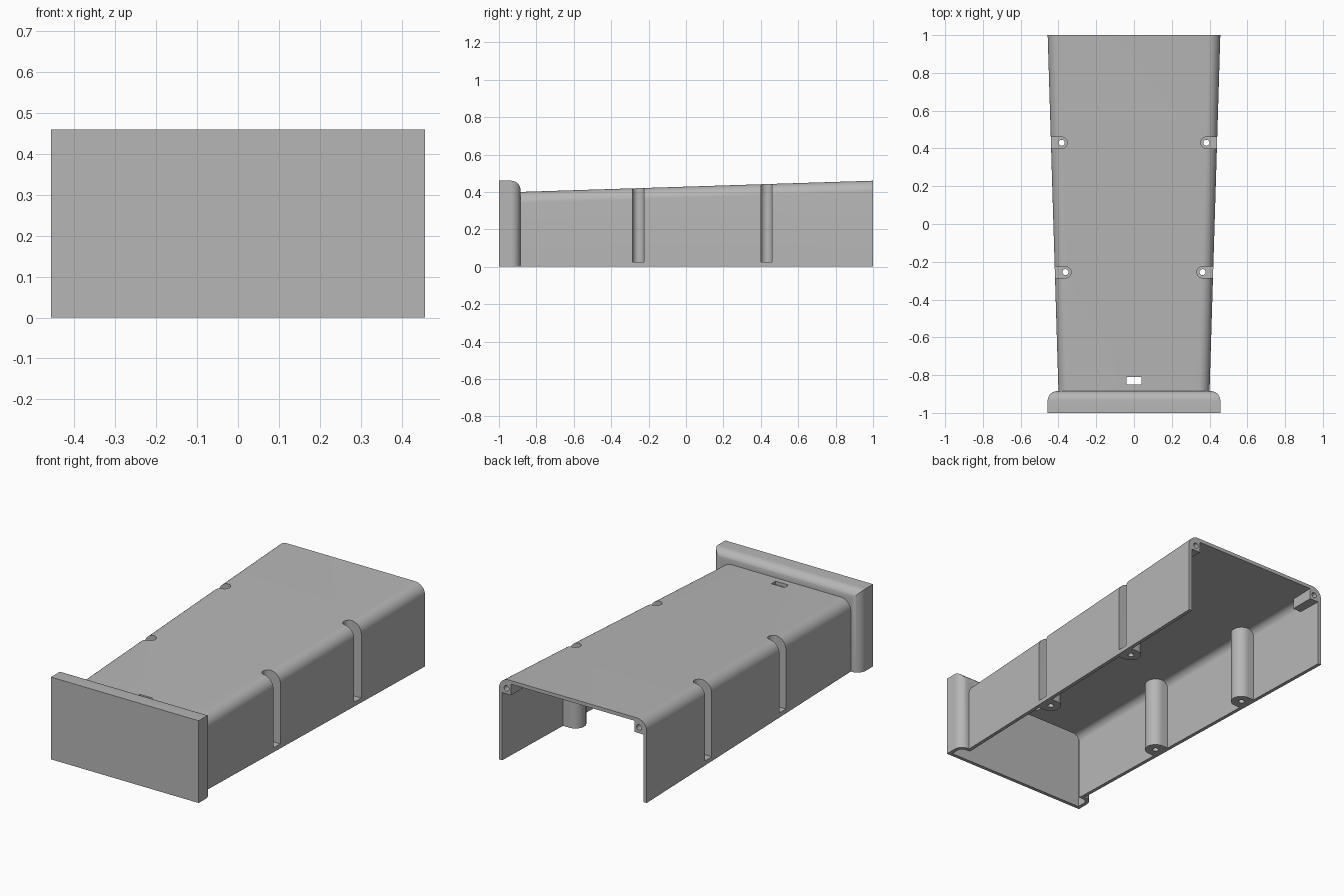
import bpy, bmesh, math
from mathutils import Vector

if "Cube" in bpy.data.objects:
    bpy.data.objects.remove(bpy.data.objects["Cube"])

WALL = 0.02
FRONT, BACK, NECK = -1.0, 1.0, -0.885
TOP, HALF = 0.46, 0.457

grey = bpy.data.materials.new("plain grey")
grey.use_nodes = True
grey.diffuse_color = (0.47, 0.47, 0.47, 1)
grey.node_tree.nodes["Principled BSDF"].inputs["Base Color"].default_value = grey.diffuse_color


def taper(y):
    """Half width and height of the body at depth y."""
    t = (y - NECK) / (BACK - NECK)
    return 0.40 + (HALF - 0.40) * t, 0.40 + (TOP - 0.40) * t


def make(name, bm):
    bmesh.ops.recalc_face_normals(bm, faces=bm.faces)
    mesh = bpy.data.meshes.new(name)
    bm.to_mesh(mesh)
    bm.free()
    mesh.materials.append(grey)
    ob = bpy.data.objects.new(name, mesh)
    bpy.context.collection.objects.link(ob)
    return ob


def loft(name, start, end):
    """Closed solid between two loops of points."""
    bm = bmesh.new()
    a = [bm.verts.new(p) for p in start]
    b = [bm.verts.new(p) for p in end]
    n = len(a)
    bm.faces.new(a)
    bm.faces.new(b)
    for i in range(n):
        bm.faces.new((a[i], a[(i + 1) % n], b[(i + 1) % n], b[i]))
    return make(name, bm)


def box(name, lo, hi):
    rect = [(lo[0], lo[1]), (hi[0], lo[1]), (hi[0], hi[1]), (lo[0], hi[1])]
    return loft(name, [(x, y, lo[2]) for x, y in rect], [(x, y, hi[2]) for x, y in rect])


def arch(y, inset, radius, bottom):
    """Upright section with two rounded top corners."""
    w, h = taper(y)
    w, h = w - inset, h - inset
    pts = [(w, y, bottom)]
    for side, first in ((1, 0), (-1, 90)):
        for i in range(11):
            a = math.radians(first + 9 * i)
            pts.append((side * (w - radius) + radius * math.cos(a), y,
                        h - radius + radius * math.sin(a)))
    return pts + [(-w, y, bottom)]


def cap_block(name, inset, bottom, radius):
    """Front cap with its rear top and rear side edges rounded."""
    ob = box(name, (-HALF + inset, FRONT + inset, bottom),
             (HALF - inset, NECK - inset, TOP - inset))
    bm = bmesh.new()
    bm.from_mesh(ob.data)
    edges = [e for e in bm.edges
             if all(abs(v.co.y - (NECK - inset)) < 1e-4 for v in e.verts)
             and any(v.co.z > bottom + 0.01 for v in e.verts)]
    bmesh.ops.bevel(bm, geom=edges, offset=radius, segments=10, profile=0.5, affect='EDGES')
    bm.to_mesh(ob.data)
    bm.free()
    return ob


def slot(name, side, x, y, radius, bottom, top):
    """Column with a round inner end that runs straight out through the side."""
    outline = [(0.6 * side, y - radius)]
    for i in range(21):
        a = math.radians(-90 - 9 * i)
        outline.append((side * (x + radius * math.cos(a)), y + radius * math.sin(a)))
    outline.append((0.6 * side, y + radius))
    return loft(name, [(u, v, bottom) for u, v in outline], [(u, v, top) for u, v in outline])


def rod(name, centre, direction, radius, length):
    bm = bmesh.new()
    turn = Vector(direction).to_track_quat('Z', 'Y').to_matrix().to_4x4()
    turn.translation = centre
    bmesh.ops.create_cone(bm, cap_ends=True, segments=24, radius1=radius, radius2=radius,
                          depth=length, matrix=turn)
    return make(name, bm)


def combine(target, tool, operation):
    mod = target.modifiers.new("cut", 'BOOLEAN')
    mod.operation, mod.solver, mod.object = operation, 'EXACT', tool
    bpy.ops.object.select_all(action='DESELECT')
    bpy.context.view_layer.objects.active = target
    target.select_set(True)
    bpy.ops.object.modifier_apply(modifier=mod.name)
    bpy.data.objects.remove(tool)


# Outer form: tapered body joined to the wider front cap
shell = loft("enclosure_shell", arch(-0.96, 0, 0.06, 0), arch(BACK, 0, 0.06, 0))
combine(shell, cap_block("front_cap", 0, 0, 0.05), 'UNION')

# Cavity, open below and at the back
cavity = loft("cavity", arch(-0.96, WALL, 0.04, -0.1), arch(1.1, WALL, 0.04, -0.1))
combine(cavity, cap_block("cap_cavity", WALL, -0.1, 0.03), 'UNION')

# Screw columns and rear corner blocks stay solid
screws = [(side, x, y) for side in (1, -1) for x, y in ((0.383, 0.43), (0.363, -0.255))]
for side, x, y in screws:
    combine(cavity, slot("column", side, x, y, 0.055, -0.2, 0.6), 'DIFFERENCE')
for side in (1, -1):
    lo, hi = sorted((0.382 * side, 0.6 * side))
    combine(cavity, box("corner_block", (lo, 0.86, 0.378), (hi, 1.2, 0.6)), 'DIFFERENCE')
combine(shell, cavity, 'DIFFERENCE')

# Side grooves with screw holes through their floors
for side, x, y in screws:
    combine(shell, slot("groove", side, x, y, 0.03, 0.025, 0.7), 'DIFFERENCE')
    combine(shell, rod("screw_hole", (side * x, y, 0), (0, 0, 1), 0.016, 0.2), 'DIFFERENCE')

# Rear pilot holes and the small window in the top
for side in (1, -1):
    combine(shell, rod("pilot_hole", (side * 0.41, 1.0, 0.41), (0, 1, 0), 0.015, 0.2), 'DIFFERENCE')
combine(shell, box("window", (-0.04, -0.85, 0.3), (0.04, -0.81, 0.6)), 'DIFFERENCE')

bpy.ops.object.select_all(action='DESELECT')
shell.select_set(True)
bpy.context.view_layer.objects.active = shell
bpy.ops.object.shade_smooth_by_angle(angle=math.radians(30))
